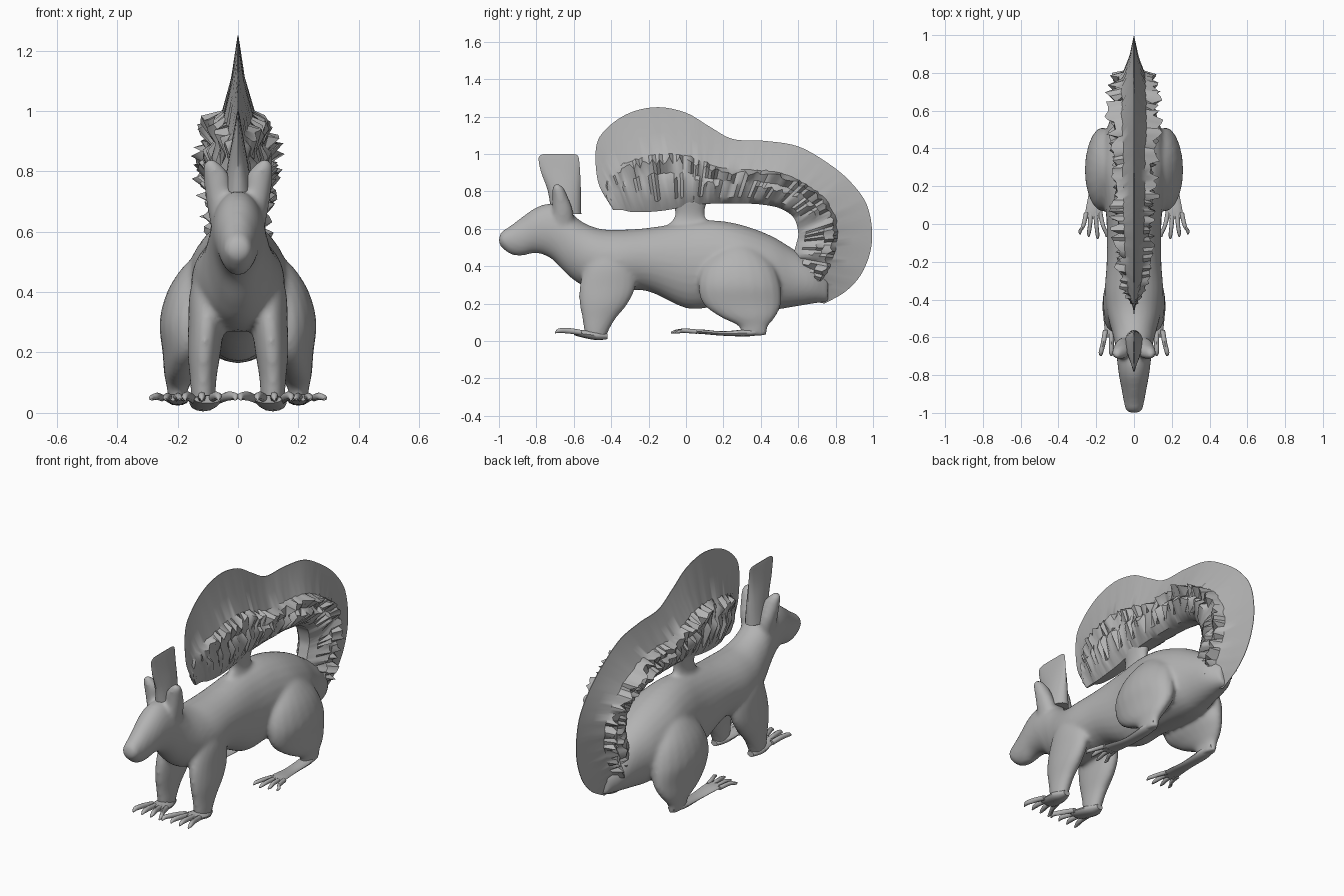
import bpy, bmesh, math, random
from mathutils import Vector

random.seed(4)
old = bpy.data.objects.get("Cube")
if old:
    bpy.data.objects.remove(old)

fur = bpy.data.materials.new("grey fur")
fur.use_nodes = True
fur.diffuse_color = (0.45, 0.45, 0.45, 1)
fur.node_tree.nodes["Principled BSDF"].inputs["Base Color"].default_value = (0.45, 0.45, 0.45, 1)


def smooth_rows(rows, steps):
    """Catmull-Rom interpolation through rows of numbers."""
    out = []
    last = len(rows) - 1
    for i in range(last):
        a, b, c, d = rows[max(i - 1, 0)], rows[i], rows[i + 1], rows[min(i + 2, last)]
        for k in range(steps):
            t = k / steps
            out.append([q + t / 2 * (r - p + t * (2 * p - 5 * q + 4 * r - s + t * (3 * (q - r) + s - p)))
                        for p, q, r, s in zip(a, b, c, d)])
    return out + [list(rows[last])]


def skin(bm, rings):
    """Bridge closed rings of points and cap both ends."""
    loops = [[bm.verts.new(p) for p in ring] for ring in rings]
    n = len(loops[0])
    for a, b in zip(loops, loops[1:]):
        for i in range(n):
            bm.faces.new((a[i], a[(i + 1) % n], b[(i + 1) % n], b[i]))
    bm.faces.new(loops[0])
    bm.faces.new(loops[-1])


def loft(bm, rows, axis, side=1, n=20, steps=4):
    """Ellipses (x, y, z, half width, half depth) strung along the y or z axis."""
    rings = []
    for x, y, z, w, h in smooth_rows(rows, steps):
        ring = []
        for i in range(n):
            a = math.tau * i / n
            u, v = max(w, .002) * math.cos(a), max(h, .002) * math.sin(a)
            ring.append((side * (x + u), y, z + v) if axis == "y" else (side * (x + u), y + v, z))
        rings.append(ring)
    skin(bm, rings)


def finish(name, bm, voxel=0, angle=50):
    bmesh.ops.recalc_face_normals(bm, faces=bm.faces)
    mesh = bpy.data.meshes.new(name)
    bm.to_mesh(mesh)
    bm.free()
    mesh.materials.append(fur)
    ob = bpy.data.objects.new(name, mesh)
    bpy.context.collection.objects.link(ob)
    if voxel:
        remesh = ob.modifiers.new("blend", "REMESH")
        remesh.mode = "VOXEL"
        remesh.voxel_size = voxel
        remesh.use_smooth_shade = True
        relax = ob.modifiers.new("relax", "SMOOTH")
        relax.iterations = 8
    bpy.ops.object.select_all(action="DESELECT")
    ob.select_set(True)
    bpy.context.view_layer.objects.active = ob
    bpy.ops.object.shade_smooth_by_angle(angle=math.radians(angle))
    return ob


# Head, trunk and rump: y, top, bottom, half width
trunk = [(-1, .555, .52, .02), (-.985, .585, .5, .042), (-.94, .615, .465, .054),
         (-.88, .66, .455, .065), (-.8, .715, .47, .08), (-.72, .735, .44, .09),
         (-.64, .71, .36, .1), (-.56, .64, .3, .12), (-.46, .6, .27, .145),
         (-.35, .595, .27, .155), (-.2, .605, .265, .145), (0, .635, .175, .145),
         (.15, .645, .18, .16), (.3, .62, .17, .18), (.45, .565, .165, .16),
         (.56, .5, .18, .125), (.68, .42, .2, .09), (.76, .34, .21, .04)]
bm = bmesh.new()
loft(bm, [(0, y, (t + b) / 2, w, (t - b) / 2) for y, t, b, w in trunk], "y", n=28)

for side in (1, -1):
    # Foreleg from paw to shoulder
    loft(bm, [(.115, -.48, .01, .035, .05), (.115, -.48, .05, .04, .065), (.115, -.465, .12, .045, .09),
              (.112, -.44, .2, .055, .13), (.105, -.42, .29, .06, .15), (.095, -.41, .4, .065, .13),
              (.08, -.42, .5, .05, .08)], "z", side)
    # Thigh and lower hind leg
    loft(bm, [(.2, .36, .03, .03, .07), (.2, .36, .08, .035, .08), (.19, .33, .13, .055, .15),
              (.17, .3, .2, .08, .21), (.16, .285, .3, .1, .22), (.14, .28, .4, .095, .19),
              (.11, .28, .48, .075, .12), (.09, .28, .53, .04, .05)], "z", side)
    # Small ear
    loft(bm, [(.05, -.66, .62, .04, .06), (.06, -.66, .7, .045, .055), (.07, -.675, .78, .045, .04),
              (.085, -.685, .82, .03, .03), (.09, -.69, .84, .01, .012)], "z", side)
# Short bridge between back and tail
loft(bm, [(0, .02, .6, .05, .14), (0, .02, .67, .035, .08), (0, .02, .76, .05, .1)], "z")
finish("body", bm, voxel=.011)

# Tall thin blade on top of the head
bm = bmesh.new()
loft(bm, [(0, -.64, .68, .05, .08), (0, -.65, .8, .038, .088), (0, -.67, .9, .02, .104),
          (0, -.68, .97, .008, .108), (0, -.68, .992, .004, .1), (0, -.68, 1, .002, .08)], "z", n=16)
finish("head_blade", bm)

# Flat paws with splayed toes
for label, side in (("left", 1), ("right", -1)):
    bm = bmesh.new()
    loft(bm, [(.115, -.42, .025, .02, .015), (.115, -.48, .03, .045, .025), (.105, -.56, .04, .05, .02),
              (.1, -.6, .045, .045, .013)], "y", side, 12)
    for k in range(4):
        x = .06 + .03 * k
        tip = x + .025 * (k - 2)
        loft(bm, [(x, -.56, .045, .014, .014), ((x + tip) / 2, -.63, .055, .013, .015),
                  (tip, -.68, .055, .012, .012), (tip, -.7, .045, .004, .005)], "y", side, 8)
    finish(label + "_front_paw", bm)

    bm = bmesh.new()
    loft(bm, [(.2, .42, .055, .02, .015), (.2, .34, .045, .035, .02), (.2, .2, .04, .035, .012),
              (.21, .08, .05, .045, .012), (.215, .03, .05, .045, .01)], "y", side, 12)
    for k in range(4):
        x = .18 + .024 * k
        tip = x + .022 * (k - 1.5)
        loft(bm, [(x, .06, .05, .013, .012), ((x + tip) / 2, -.01, .055, .011, .012),
                  (tip, -.06 + .012 * abs(k - 1), .05, .01, .009),
                  (tip, -.08 + .012 * abs(k - 1), .045, .003, .004)], "y", side, 8)
    finish(label + "_hind_paw", bm)

# Tail: outer edge y, z, inner edge y, z, half width
tail = [(.74, .2, .5, .25, .06), (.86, .27, .55, .35, .09), (.95, .38, .57, .45, .1),
        (.995, .54, .59, .52, .1), (.97, .72, .6, .58, .11), (.88, .85, .575, .66, .125),
        (.76, .95, .5, .71, .13), (.6, 1.04, .4, .73, .13), (.42, 1.07, .3, .735, .12),
        (.25, 1.08, .17, .735, .12), (.12, 1.15, .07, .73, .115), (0, 1.22, 0, .72, .11),
        (-.15, 1.25, -.1, .7, .1), (-.3, 1.22, -.2, .69, .09), (-.42, 1.14, -.29, .69, .06),
        (-.48, 1.04, -.34, .7, .025), (-.47, .85, -.38, .7, .015), (-.4, .72, -.39, .7, .008)]
# Cross-section from inner edge to crest: position, width, raggedness
section = [(0, .3, 0), (.1, .62, .1), (.28, .9, .3), (.36, .75, .12), (.48, 1, .35),
           (.54, .5, .1), (.75, .22, .04), (1, .015, 0)]
rings = []
for oy, oz, iy, iz, w in smooth_rows(tail, 7):
    outer, inner = Vector((0, oy, oz)), Vector((0, iy, iz))
    halves = []
    for side in (1, -1):
        half = []
        for t, f, rag in section:
            p = inner.lerp(outer, t + rag * random.uniform(-.12, .12))
            p.x = side * w * f * (1 + rag * random.uniform(-1, .6))
            half.append(p)
        halves.append(half)
    rings.append(halves[0] + halves[1][::-1])
bm = bmesh.new()
skin(bm, rings)
finish("bushy_tail", bm, angle=40)
